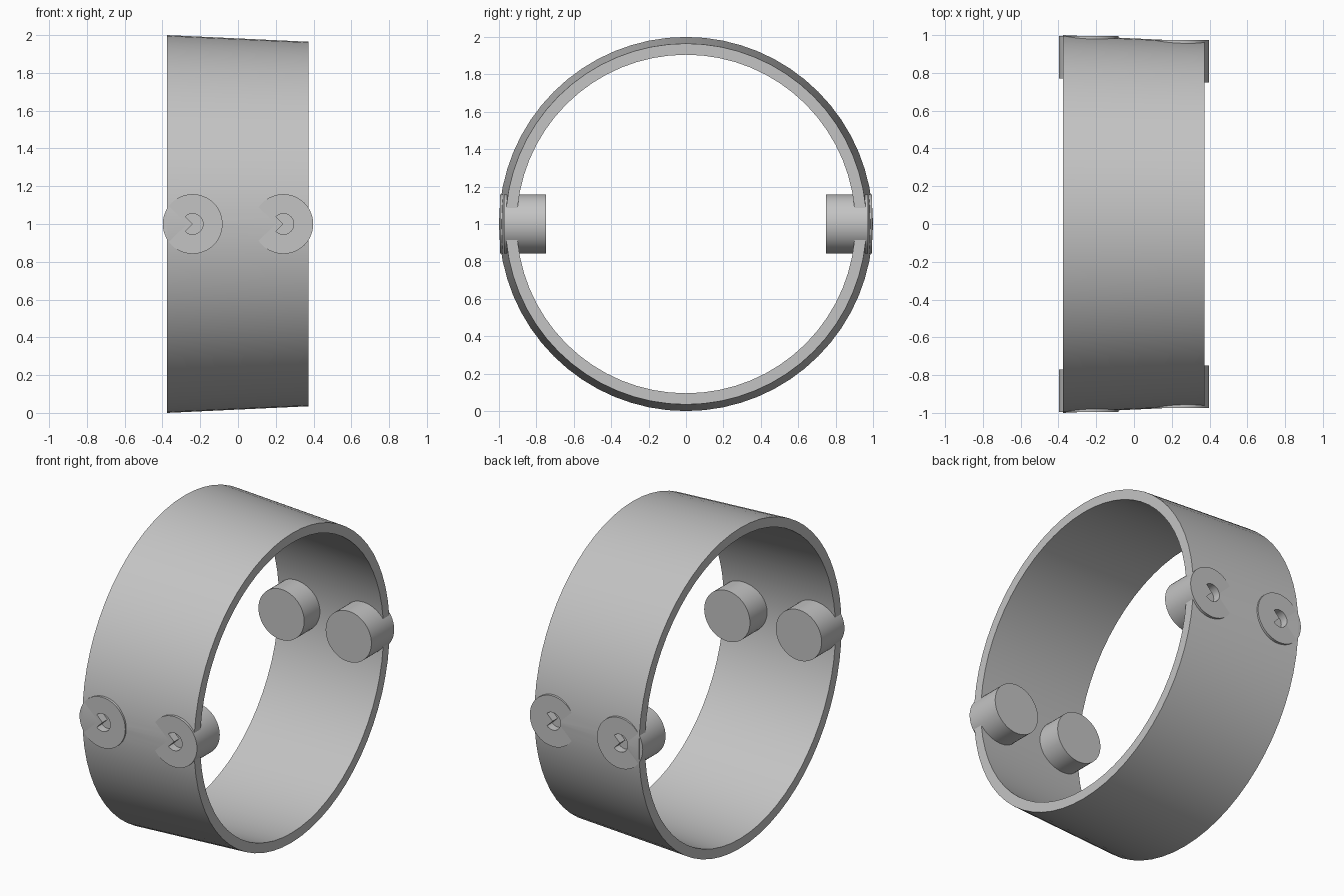
import bpy, math
from math import cos, sin, pi
from mathutils import Matrix

cube = bpy.data.objects.get("Cube")
if cube:
    bpy.data.objects.remove(cube, do_unlink=True)

grey = bpy.data.materials.new("plain grey")
grey.use_nodes = True
colour = (0.55, 0.55, 0.55, 1)
grey.diffuse_color = colour
grey.node_tree.nodes["Principled BSDF"].inputs["Base Color"].default_value = colour


def add_object(name, verts, faces):
    mesh = bpy.data.meshes.new(name)
    mesh.from_pydata(verts, [], faces)
    mesh.materials.append(grey)
    obj = bpy.data.objects.new(name, mesh)
    bpy.context.collection.objects.link(obj)
    return obj


def prism(name, outline, y_out, y_in):
    """Extrude an x-z outline along y, from the outer end to the inner end."""
    n = len(outline)
    verts = [(x, y, z) for y in (y_out, y_in) for x, z in outline]
    faces = [tuple(range(n)), tuple(reversed(range(n, 2 * n)))]
    faces += [(i, i + n, (i + 1) % n + n, (i + 1) % n) for i in range(n)]
    return add_object(name, verts, faces)


def bake(obj, cutters):
    """Cut the shapes away and keep the resulting mesh."""
    for cutter in cutters:
        mod = obj.modifiers.new("cut", "BOOLEAN")
        mod.operation = "DIFFERENCE"
        mod.solver = "EXACT"
        mod.object = cutter
    graph = bpy.context.evaluated_depsgraph_get()
    mesh = bpy.data.meshes.new_from_object(obj.evaluated_get(graph))
    obj.modifiers.clear()
    obj.data = mesh


def arc(cx, radius, start, end, steps):
    return [(cx + radius * cos(start + (end - start) * i / steps),
             1 + radius * sin(start + (end - start) * i / steps)) for i in range(steps + 1)]


# Tapered band, a four-point wall section swept around the x axis
SEG = 64
section = [(-0.375, 1.0), (0.372, 0.965), (0.372, 0.905), (-0.375, 0.94)]
verts = [(x, r * cos(2 * pi * s / SEG), 1 + r * sin(2 * pi * s / SEG))
         for s in range(SEG) for x, r in section]
faces = []
for s in range(SEG):
    a, b = 4 * s, 4 * ((s + 1) % SEG)
    faces += [(a + k, a + (k + 1) % 4, b + (k + 1) % 4, b + k) for k in range(4)]
band = add_object("tapered_band", verts, faces)

# Four pegs through the wall, each with a notched round socket
pegs, cutters = [], []
for side, turn in (("front", 0), ("back", pi)):
    for x in (-0.24, 0.24):
        spot = x if turn == 0 else -x
        y_out = -0.995 if x < 0 else -0.973
        label = side + ("_right_peg" if x < 0 else "_left_peg")
        peg = prism(label, arc(spot, 0.158, 0, 2 * pi, 48)[:-1], y_out, y_out + 0.225)
        outline = [(spot, 1)] + arc(spot, 0.055, -0.75 * pi, 0.75 * pi, 24)
        cutter = prism("socket_cutter", outline, y_out - 0.05, y_out + 0.05)
        for obj in (peg, cutter):
            obj.data.transform(Matrix.Rotation(turn, 4, "Z"))
        cutter.hide_render = True
        pegs.append(peg)
        cutters.append(cutter)

for peg, cutter in zip(pegs, cutters):
    bake(peg, [cutter])
bake(band, cutters)
for cutter in cutters:
    bpy.data.objects.remove(cutter, do_unlink=True)

# Smooth walls with crisp rims
bpy.ops.object.select_all(action="DESELECT")
for obj in pegs + [band]:
    obj.select_set(True)
bpy.context.view_layer.objects.active = band
bpy.ops.object.shade_smooth_by_angle(angle=math.radians(30))
